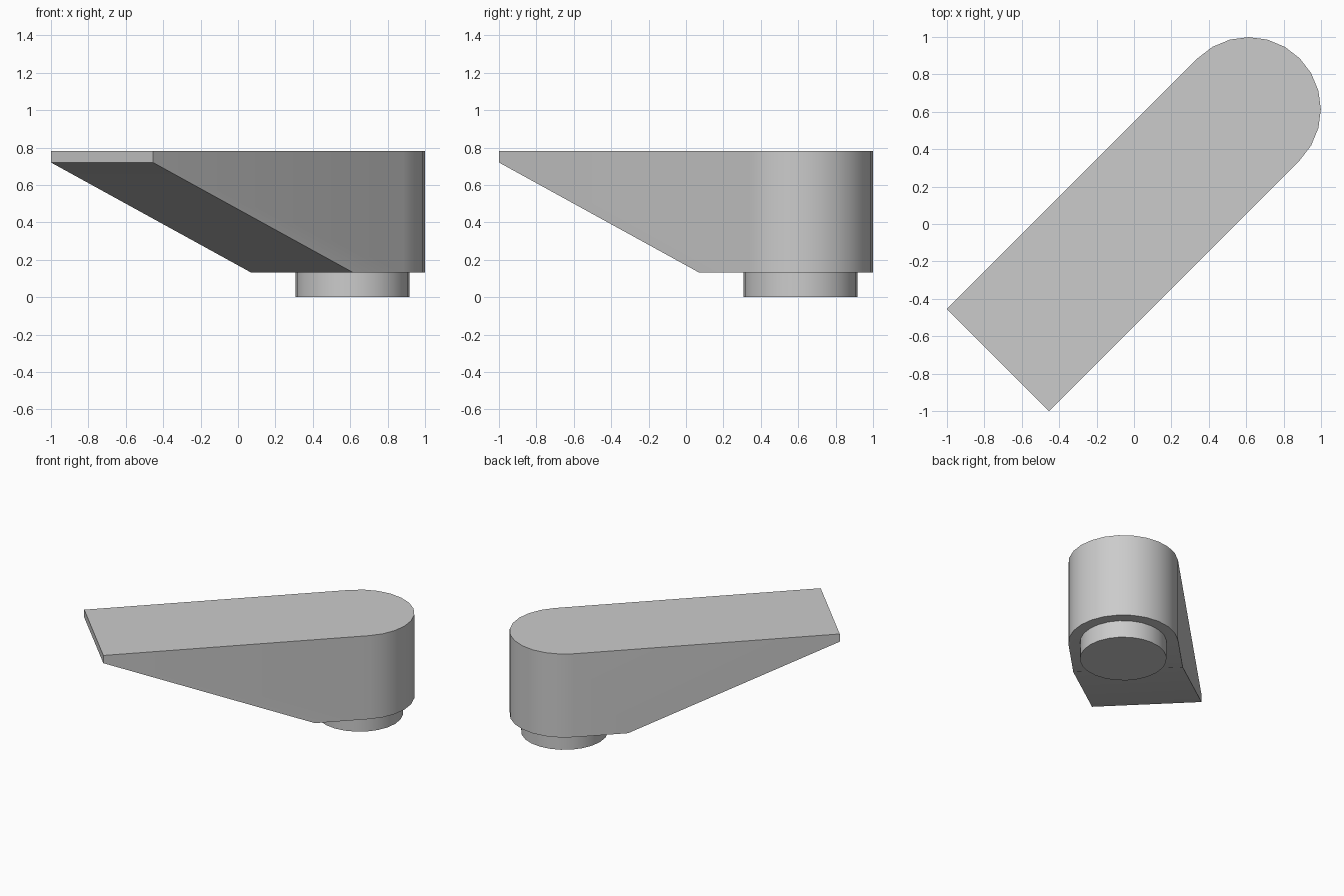
import bpy, bmesh
from math import sin, cos, pi, radians, sqrt
from mathutils import Matrix, Vector

cube = bpy.data.objects.get("Cube")
if cube:
    bpy.data.objects.remove(cube)

grey = bpy.data.materials.new("plain grey")
grey.use_nodes = True
colour = (0.6, 0.6, 0.6, 1)
grey.diffuse_color = colour
grey.node_tree.nodes["Principled BSDF"].inputs["Base Color"].default_value = colour

# Shared sizes, measured along the lever before it is turned diagonally
PIVOT = 0.613 * sqrt(2)
TIP = -0.7275 * sqrt(2)
RADIUS = 0.386
BOTTOM, TOP, LIP = 0.133, 0.78, 0.72


def prism(bm, outline, low, high):
    """Extrude a flat outline from one height to another."""
    face = bm.faces.new([bm.verts.new((x, y, low)) for x, y in outline])
    result = bmesh.ops.extrude_face_region(bm, geom=[face], use_keep_orig=True)
    verts = [v for v in result["geom"] if isinstance(v, bmesh.types.BMVert)]
    bmesh.ops.translate(bm, verts=verts, vec=(0, 0, high - low))


def arc(radius, start, end, steps):
    return [(PIVOT + radius * cos(start + (end - start) * i / steps),
             radius * sin(start + (end - start) * i / steps))
            for i in range(steps + 1)]


def finish(bm, name):
    """Turn the part diagonally and make it a smooth-sided object."""
    bmesh.ops.recalc_face_normals(bm, faces=bm.faces)
    bm.transform(Matrix.Rotation(radians(45), 4, 'Z'))
    mesh = bpy.data.meshes.new(name)
    bm.to_mesh(mesh)
    bm.free()
    mesh.materials.append(grey)
    obj = bpy.data.objects.new(name, mesh)
    bpy.context.collection.objects.link(obj)
    bpy.ops.object.select_all(action='DESELECT')
    obj.select_set(True)
    bpy.context.view_layer.objects.active = obj
    bpy.ops.object.shade_smooth_by_angle(angle=radians(30))


# Lever: round-ended bar with its underside sliced up towards the tip
bm = bmesh.new()
outline = arc(RADIUS, -pi / 2, pi / 2, 12) + [(TIP, RADIUS), (TIP, -RADIUS)]
prism(bm, outline, BOTTOM, TOP)
heel = Vector((PIVOT - RADIUS, 0, BOTTOM))
slope = Vector((TIP, 0, LIP)) - heel
cut = bmesh.ops.bisect_plane(
    bm, geom=bm.verts[:] + bm.edges[:] + bm.faces[:],
    plane_co=heel, plane_no=(-slope.z, 0, slope.x), clear_outer=True)
edges = [e for e in cut["geom_cut"] if isinstance(e, bmesh.types.BMEdge)]
bmesh.ops.holes_fill(bm, edges=edges)
finish(bm, "lever")

# Pivot post: short round stub under the round end
bm = bmesh.new()
prism(bm, arc(0.305, 0, 2 * pi, 24)[:-1], 0, BOTTOM + 0.02)
finish(bm, "pivot_post")
